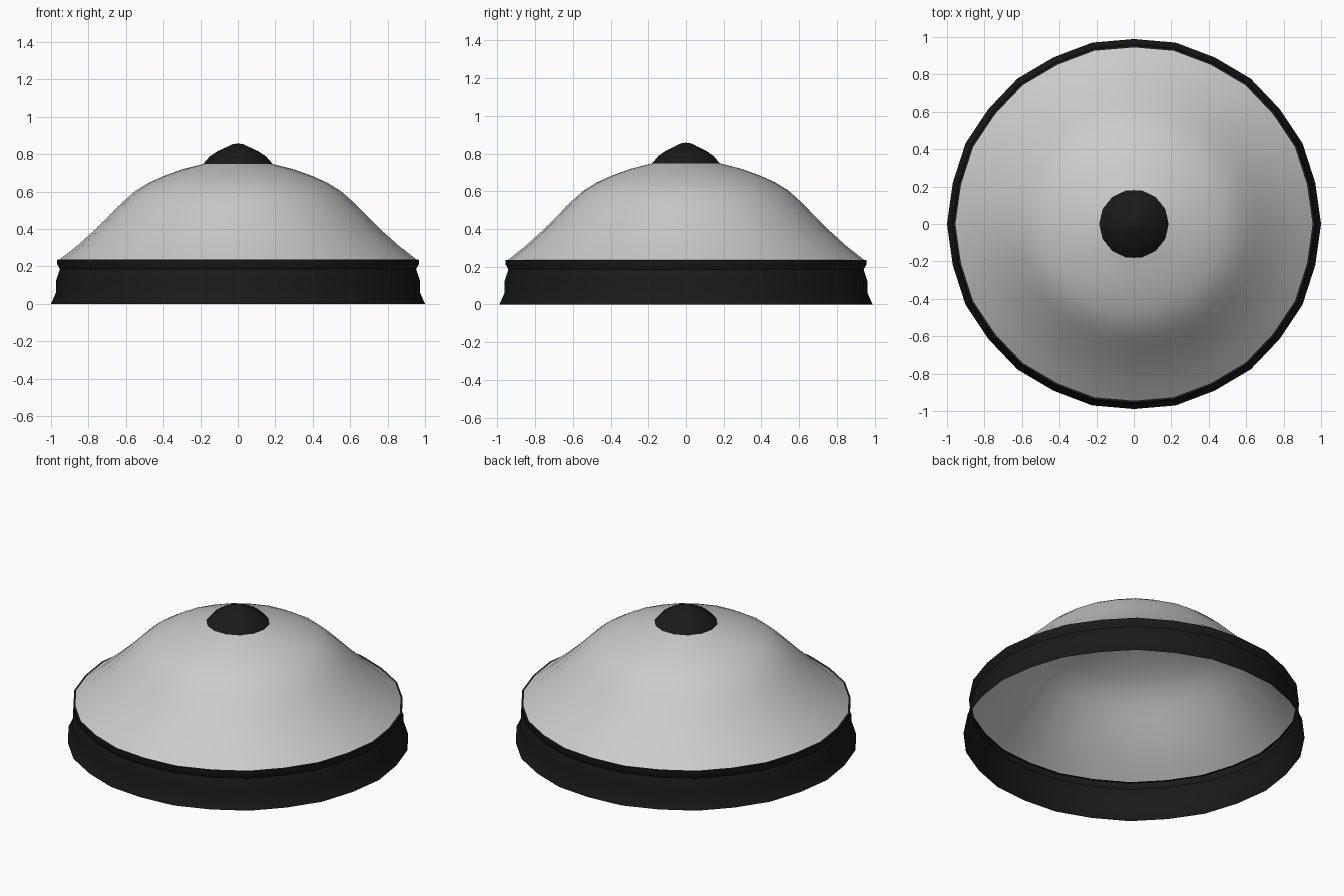
import bpy, bmesh
from math import cos, sin, pi

if "Cube" in bpy.data.objects:
    bpy.data.objects.remove(bpy.data.objects["Cube"])

black = bpy.data.materials.new("black")
black.diffuse_color = (0.01, 0.01, 0.01, 1)
black.use_nodes = True
black.node_tree.nodes["Principled BSDF"].inputs["Base Color"].default_value = black.diffuse_color


def lathe(name, profile, sides, flat=1.0, mat=None, angle=40):
    """Revolve (radius, z) points; odd columns are pulled in by 'flat'."""
    bm = bmesh.new()
    rings = []
    for r, z in profile:
        if r == 0:
            rings.append([bm.verts.new((0, 0, z))] * sides)
            continue
        ring = []
        for i in range(sides):
            a = 2 * pi * i / sides
            k = r * (flat if i % 2 else 1)
            # quarter-turn columns sit slightly inside the full circle
            ring.append(bm.verts.new((k * cos(a), k * sin(a) * 0.995, z)))
        rings.append(ring)
    for lo, hi in zip(rings, rings[1:]):
        for i in range(sides):
            j = (i + 1) % sides
            quad = [lo[i], lo[j], hi[j], hi[i]]
            bm.faces.new(list(dict.fromkeys(quad)))
    bmesh.ops.recalc_face_normals(bm, faces=bm.faces)
    mesh = bpy.data.meshes.new(name)
    bm.to_mesh(mesh)
    bm.free()
    ob = bpy.data.objects.new(name, mesh)
    bpy.context.collection.objects.link(ob)
    if mat:
        mesh.materials.append(mat)
    bpy.context.view_layer.objects.active = ob
    ob.select_set(True)
    bpy.ops.object.shade_smooth_by_angle(angle=angle * pi / 180)
    ob.select_set(False)
    return ob


# Black rim band, open underneath, with a small lip on top
lathe("rim_band", [(1.0, 0), (0.973, 0.06), (0.972, 0.125), (0.952, 0.185),
                   (0.967, 0.212), (0.967, 0.235), (0.955, 0.236)],
      28, 0.994, black)

# Grey flared dome shell, ending under the knob
lathe("dome_shell", [(0.955, 0.236), (0.86, 0.31), (0.765, 0.395),
                     (0.67, 0.49), (0.61, 0.55), (0.55, 0.603),
                     (0.48, 0.646), (0.40, 0.682), (0.30, 0.718),
                     (0.183, 0.748)],
      28, 0.994, None, 60)

# Black faceted knob on the top
lathe("top_knob", [(0.187, 0.746), (0.15, 0.788), (0.11, 0.815),
                   (0.06, 0.838), (0.03, 0.853), (0, 0.858)],
      14, 1.0, black)
